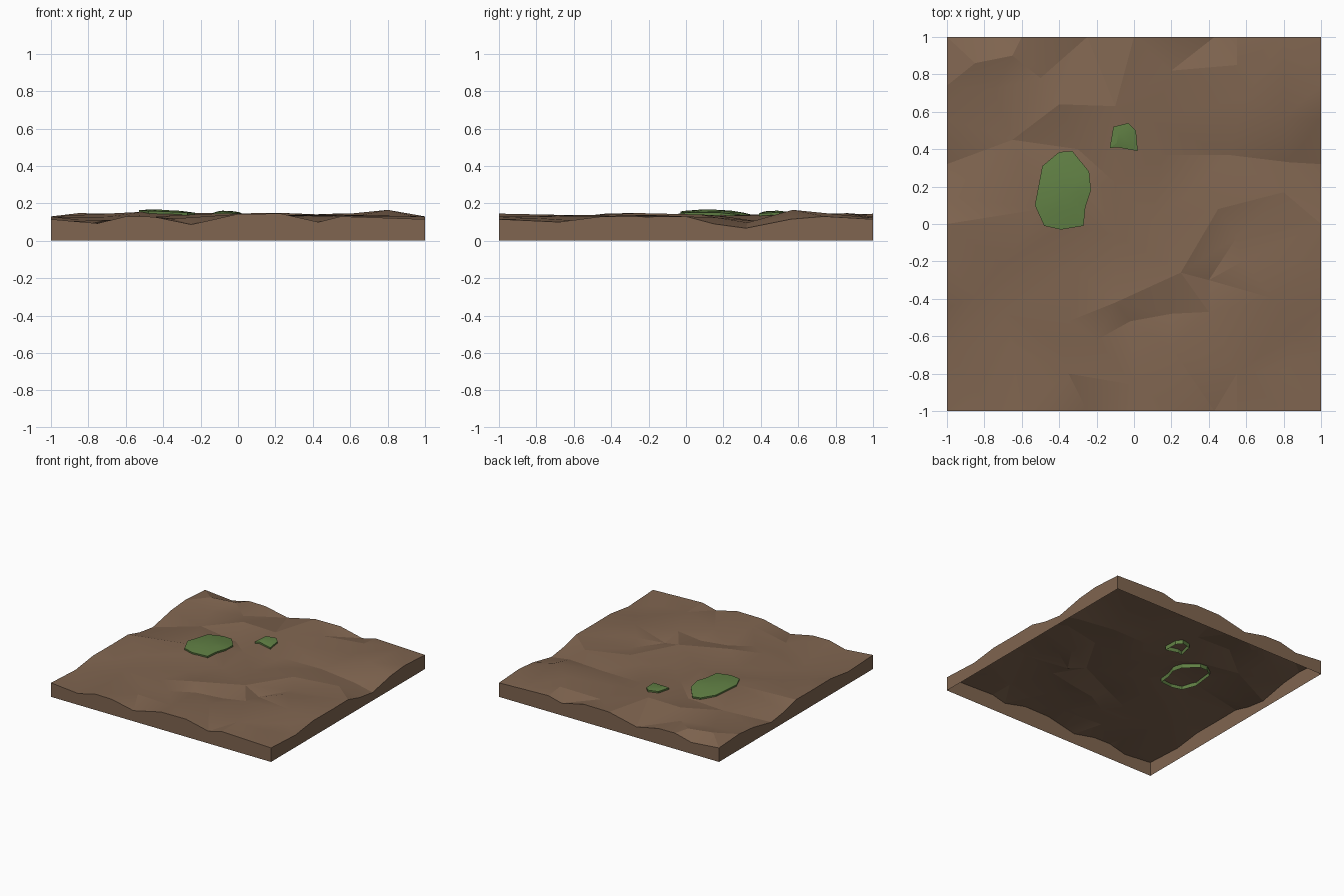
import bpy, bmesh, math
from mathutils import Vector
from mathutils.geometry import delaunay_2d_cdt
from mathutils.bvhtree import BVHTree

if "Cube" in bpy.data.objects:
    bpy.data.objects.remove(bpy.data.objects["Cube"])

# Tile rim profiles (position, height): opposite sides match so the tile repeats
EDGE_X = [(-.75, .093), (-.6, .13), (-.45, .128), (-.25, .087), (0, .143),
          (.23, .145), (.43, .10), (.55, .13), (.8, .122)]
EDGE_Y = [(-.68, .10), (-.45, .13), (-.2, .128), (0, .13), (.15, .09), (.32, .067), (.56, .115), (.74, .13)]

# Crests of the ground (x, y, height)
CRESTS = [
    (-.1, -.42, .146), (.25, -.26, .148), (.45, .08, .14), (.58, -.2, .138),
    (.4, -.47, .138), (.2, -.66, .138), (0, -.86, .142), (-.35, -.52, .135),
    (-.7, -.22, .128), (-.5, .08, .155), (-.4, .25, .143), (-.35, 0, .145),
    (-.25, .2, .138), (-.1, .22, .135), (.3, .17, .135), (.8, .17, .123),
    (-.4, .64, .15), (-.1, .63, .148), (.1, .55, .135), (-.85, .86, .148),
    (-.65, .9, .143), (.8, .57, .165), (.6, .68, .145), (.55, .85, .147), (.75, -.4, .133),
]
# Hollows of the ground (x, y, height)
HOLLOWS = [
    (-.02, -.52, .114), (.2, -.48, .11), (.4, -.3, .106), (.55, -.07, .112),
    (-.2, -.62, .117), (-.42, -.62, .12), (-.35, -.8, .118), (-.7, -.47, .108),
    (-.65, -.65, .113), (-.85, -.39, .112), (-.3, -.25, .106), (-.1, -.06, .116),
    (.1, .02, .12), (-.3, .4, .107), (.15, .37, .102), (.5, .37, .106),
    (.83, .33, .097), (-.65, .45, .12), (-.75, .72, .117), (-.5, .78, .12),
    (.2, .82, .126), (.85, -.57, .106), (.55, -.8, .13), (.8, -.78, .12),
]


def material(name, rgb):
    m = bpy.data.materials.new(name)
    m.diffuse_color = (*rgb, 1)
    m.use_nodes = True
    m.node_tree.nodes["Principled BSDF"].inputs["Base Color"].default_value = m.diffuse_color
    return m


def finish(bm, name, mat, angle):
    bmesh.ops.recalc_face_normals(bm, faces=bm.faces)
    if max(bm.faces, key=lambda f: abs(f.normal.z)).normal.z < 0:
        bmesh.ops.reverse_faces(bm, faces=bm.faces)
    me = bpy.data.meshes.new(name)
    bm.to_mesh(me)
    bm.free()
    me.materials.append(mat)
    ob = bpy.data.objects.new(name, me)
    bpy.context.collection.objects.link(ob)
    bpy.ops.object.select_all(action='DESELECT')
    ob.select_set(True)
    bpy.context.view_layer.objects.active = ob
    bpy.ops.object.shade_smooth_by_angle(angle=math.radians(angle))


soil = material("soil", (0.215, 0.13, 0.08))
grass = material("grass", (0.118, 0.215, 0.058))

# Ground tile: triangulated crests and hollows with side walls, open underneath
pts = CRESTS + HOLLOWS + [(x, y, .115) for x in (-1, 1) for y in (-1, 1)]
for s in (-1, 1):
    pts += [(t, s, z) for t, z in EDGE_X] + [(s, t, z) for t, z in EDGE_Y]
tris = delaunay_2d_cdt([Vector(p[:2]) for p in pts], [], [], 0, 1e-6)
bm = bmesh.new()
vs = [bm.verts.new((c.x, c.y, pts[o[0]][2])) for c, o in zip(tris[0], tris[3])]
for f in tris[2]:
    bm.faces.new([vs[i] for i in f])
tree = BVHTree.FromBMesh(bm)
walls = bmesh.ops.extrude_edge_only(bm, edges=[e for e in bm.edges if e.is_boundary])
for v in walls["geom"]:
    if isinstance(v, bmesh.types.BMVert):
        v.co.z = 0
finish(bm, "ground_tile", soil, 14)


def height(x, y):
    return tree.ray_cast(Vector((x, y, 1)), Vector((0, 0, -1)))[0].z


# Grass patch: cap following the ground, with a skirt pushed through it
def patch(name, outline):
    n = len(outline)
    cx, cy = (sum(p[k] for p in outline) / n for k in (0, 1))
    bm = bmesh.new()

    def ring(scale, lift):
        xy = [(cx + (x - cx) * scale, cy + (y - cy) * scale) for x, y in outline]
        return [bm.verts.new((x, y, height(x, y) + lift)) for x, y in xy]

    rings = [ring(0.97, -0.032), ring(1, 0.014), ring(0.5, 0.018)]
    mid = bm.verts.new((cx, cy, height(cx, cy) + 0.018))
    for k in range(n):
        m = (k + 1) % n
        for a, b in zip(rings, rings[1:]):
            bm.faces.new((a[m], a[k], b[k], b[m]))
        bm.faces.new((rings[-1][m], rings[-1][k], mid))
    finish(bm, name, grass, 14)


patch("large_grass_patch", [(-.53, .1), (-.49, .31), (-.4, .385), (-.33, .39), (-.24, .28),
                            (-.23, .18), (-.26, .09), (-.27, -.01), (-.39, -.03), (-.48, -.01)])
patch("small_grass_patch", [(-.13, .405), (-.11, .52), (-.03, .54), (.01, .5), (.02, .39), (-.09, .41)])
